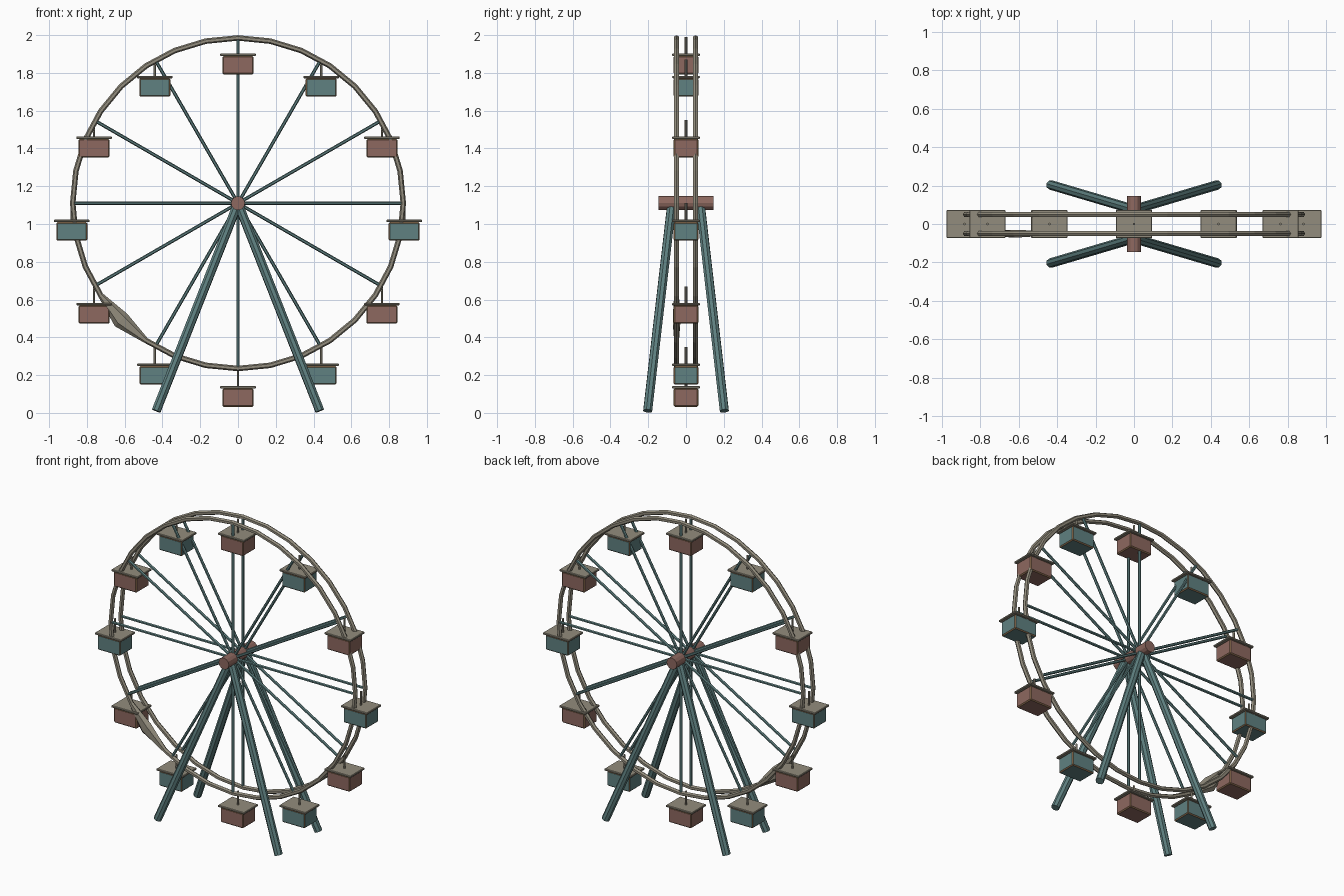
import bpy, bmesh, math
from mathutils import Vector

if "Cube" in bpy.data.objects:
    bpy.data.objects.remove(bpy.data.objects["Cube"])

def mat(name, c):
    m = bpy.data.materials.new(name)
    m.diffuse_color = (*c, 1)
    m.use_nodes = True
    m.node_tree.nodes["Principled BSDF"].inputs["Base Color"].default_value = m.diffuse_color
    return m

TEAL = mat("teal paint", (0.115, 0.22, 0.22))
RED = mat("dusty red", (0.27, 0.14, 0.115))
STONE = mat("stone beige", (0.29, 0.265, 0.205))
TRIM = mat("tan trim", (0.27, 0.16, 0.08))

C = Vector((0, 0, 1.11))   # wheel centre
R = 0.875                  # rim radius
RIM_Y = 0.05

def finish(bm, name, mats):
    bmesh.ops.recalc_face_normals(bm, faces=bm.faces)
    me = bpy.data.meshes.new(name)
    bm.to_mesh(me)
    bm.free()
    for m in mats:
        me.materials.append(m)
    ob = bpy.data.objects.new(name, me)
    bpy.context.collection.objects.link(ob)
    return ob

def rod(name, a, b, r, sides, m):
    a, b = Vector(a), Vector(b)
    bm = bmesh.new()
    bmesh.ops.create_cone(bm, cap_ends=True, segments=sides, radius1=r, radius2=r, depth=(b - a).length)
    ob = finish(bm, name, [m])
    ob.location = (a + b) / 2
    ob.rotation_mode = 'QUATERNION'
    ob.rotation_quaternion = (b - a).to_track_quat('Z', 'Y')
    return ob

def box(name, loc, size, mats, bevel):
    bm = bmesh.new()
    bmesh.ops.create_cube(bm, size=1)
    bmesh.ops.scale(bm, vec=size, verts=bm.verts)
    ob = finish(bm, name, mats)
    ob.location = loc
    mod = ob.modifiers.new("edge trim", 'BEVEL')
    mod.width = bevel
    mod.segments = 1
    mod.material = len(mats) - 1
    return ob

def rim(name, y, flare):
    # 32 segment ring of hexagonal tube; the front one has a flared joint
    bm = bmesh.new()
    n, s, t = 32, 6, 0.0145
    rings = []
    for i in range(n):
        a = 2 * math.pi * i / n
        kr, ky = (3.2, 1.6) if flare and i == 20 else (1, 1)
        ring = []
        for j in range(s):
            b = 2 * math.pi * j / s
            rr = R + t * kr * math.cos(b)
            ring.append(bm.verts.new((rr * math.cos(a), y + t * ky * math.sin(b), C.z + rr * math.sin(a))))
        rings.append(ring)
    for i in range(n):
        p, q = rings[i], rings[(i + 1) % n]
        for j in range(s):
            k = (j + 1) % s
            bm.faces.new((p[j], p[k], q[k], q[j]))
    finish(bm, name, [STONE])

rim("front_rim", -RIM_Y, True)
rim("back_rim", RIM_Y, False)

# axle hub
rod("hub", (0, -0.146, C.z), (0, 0.146, C.z), 0.037, 12, RED)

# A-frame legs
for sx in (-1, 1):
    for sy, side in ((-1, "front"), (1, "back")):
        rod(side + "_leg", (sx * 0.433, sy * 0.203, 0.0105), (0, sy * 0.075, C.z), 0.025, 8, TEAL)

# spokes and hanging cabins
for k in range(12):
    a = math.radians(90 - 30 * k)
    d = Vector((math.cos(a), 0, math.sin(a)))
    node = C + d * 0.88
    for sy in (-1, 1):
        off = Vector((0, sy * RIM_Y, 0))
        rod("spoke", C + off, node + off, 0.009, 6, TEAL)
    rod("cabin_hanger", node, node - Vector((0, 0, 0.1)), 0.007, 6, STONE)
    box("cabin_roof", node - Vector((0, 0, 0.094)), (0.188, 0.146, 0.013), [STONE], 0.003)
    box("cabin_body", node - Vector((0, 0, 0.149)), (0.164, 0.13, 0.097),
        [RED if k % 2 == 0 else TEAL, TRIM], 0.006)
